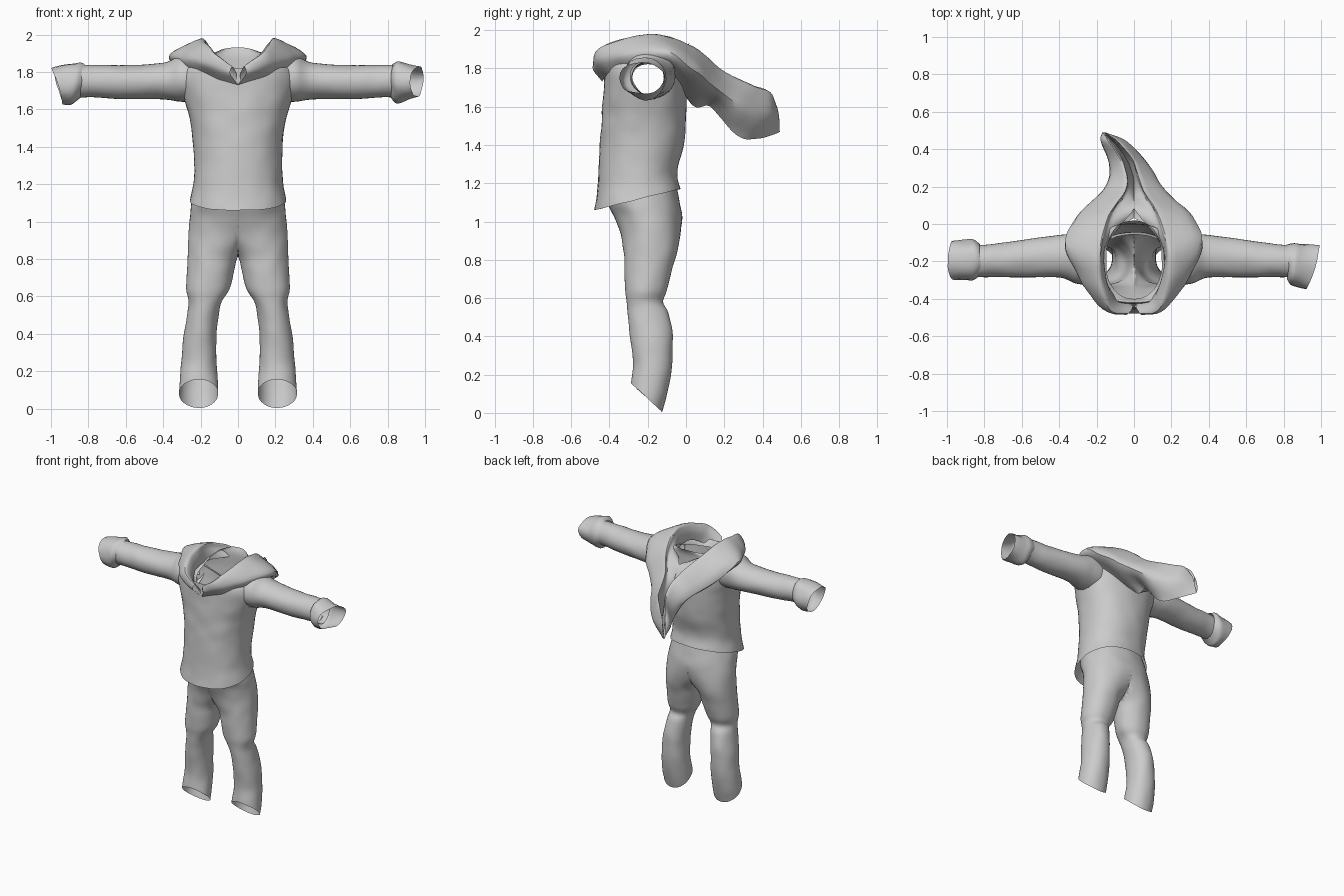
import bpy, bmesh, math
from mathutils import Vector, noise

if "Cube" in bpy.data.objects:
    bpy.data.objects.remove(bpy.data.objects["Cube"])


def spline(pts, n):
    """Catmull-Rom resampling of equal-length number tuples, n steps per span."""
    out = []
    for i in range(len(pts) - 1):
        p0, p1 = pts[max(i - 1, 0)], pts[i]
        p2, p3 = pts[i + 1], pts[min(i + 2, len(pts) - 1)]
        for k in range(n):
            t = k / n
            out.append(tuple(0.5 * (2 * b + (c - a) * t + (2 * a - 5 * b + 4 * c - d) * t * t
                                    + (3 * b - a - 3 * c + d) * t ** 3)
                             for a, b, c, d in zip(p0, p1, p2, p3)))
    out.append(tuple(pts[-1]))
    return out


def skin(name, grids, closed, drop=None, mirror=False, rumple=0.004):
    """Skin one or more grids of points into a cloth surface."""
    bm = bmesh.new()
    for rows in grids:
        vs = []
        for row in rows:
            line = []
            for p in row:
                p = Vector(p)
                d = noise.noise_vector(p * 11) * rumple
                if abs(p.x) < 1e-4:
                    d.x = 0
                line.append(bm.verts.new(p + d))
            vs.append(line)
        m = len(vs[0])
        for a, b in zip(vs, vs[1:]):
            for j in range(m if closed else m - 1):
                k = (j + 1) % m
                bm.faces.new((a[j], a[k], b[k], b[j]))
    if drop:
        bmesh.ops.delete(bm, geom=[f for f in bm.faces if drop(f)], context='FACES')
    bmesh.ops.remove_doubles(bm, verts=bm.verts, dist=0.0005)
    bmesh.ops.recalc_face_normals(bm, faces=bm.faces)
    me = bpy.data.meshes.new(name)
    bm.to_mesh(me)
    bm.free()
    ob = bpy.data.objects.new(name, me)
    bpy.context.collection.objects.link(ob)
    if mirror:
        mod = ob.modifiers.new("mirror", 'MIRROR')
        mod.use_clip = True
    bpy.ops.object.select_all(action='DESELECT')
    ob.select_set(True)
    bpy.context.view_layer.objects.active = ob
    bpy.ops.object.shade_smooth_by_angle(angle=math.radians(40))
    return ob


def boxy(v, e):
    return math.copysign(abs(v) ** e, v)


def upright(stations, n, sides, e=0.9, clamp=False):
    """Rings stacked in z: (z, x_min, x_max, y_front, y_back, tilt)."""
    rows = []
    for z, x0, x1, y0, y1, tilt in spline(stations, n):
        row = []
        for k in range(sides):
            a = 2 * math.pi * k / sides
            c, s = boxy(math.cos(a), e), boxy(math.sin(a), e)
            x = (x0 + x1) / 2 + (x1 - x0) / 2 * c
            row.append((max(x, 0) if clamp else x,
                        (y0 + y1) / 2 + (y1 - y0) / 2 * s, z + tilt * s))
        rows.append(row)
    return rows


def sideways(stations, n, sides):
    """Rings along x: (x, cy, cz, ry, rz, lean towards y, lean towards z)."""
    rows = []
    for x, cy, cz, ry, rz, ly, lz in spline(stations, n):
        ring = [2 * math.pi * k / sides for k in range(sides)]
        rows.append([(x + ly * math.cos(a) + lz * math.sin(a),
                      cy + ry * math.cos(a), cz + rz * math.sin(a)) for a in ring])
    return rows


# Shirt body, with arm holes cut where the sleeves join
body = [(1.115, -.258, .258, -.478, -.03, .055), (1.22, -.238, .238, -.462, -.045, .04),
        (1.40, -.238, .238, -.45, -.012, 0), (1.55, -.258, .258, -.44, .0, 0),
        (1.68, -.295, .295, -.432, .0, 0), (1.78, -.31, .31, -.425, .0, 0),
        (1.85, -.26, .26, -.42, .0, .03), (1.85, -.15, .15, -.40, .02, .08)]


def arm_hole(f):
    c = f.calc_center_median()
    return abs(c.x) > .2 and math.hypot(c.y + .19, c.z - 1.75) < .105


skin("shirt_body", [upright(body, 6, 56)], True, drop=arm_hole)

# Sleeves
sleeve = [(.24, -.19, 1.76, .135, .12, 0, 0), (.31, -.185, 1.763, .132, .122, 0, 0),
          (.40, -.172, 1.752, .113, .098, 0, 0), (.60, -.186, 1.746, .10, .09, 0, 0),
          (.75, -.195, 1.75, .088, .088, 0, 0), (.86, -.2, 1.75, .082, .085, 0, 0)]
skin("sleeves", [sideways(sleeve, 5, 32)], True, mirror=True)

# Turned cuffs, each one slumped its own way
left_cuff = [(-.83, -.195, 1.752, .085, .088, 0, .01), (-.86, -.195, 1.745, .105, .107, 0, .01),
             (-.90, -.195, 1.735, .107, .108, 0, -.01), (-.965, -.195, 1.73, .105, .100, 0, -.03)]
right_cuff = [(.82, -.2, 1.75, .085, .088, 0, 0), (.85, -.215, 1.745, .107, .107, .01, 0),
              (.89, -.225, 1.745, .112, .100, .015, 0), (.96, -.235, 1.75, .118, .083, .035, .01)]
for label, data in (("left_cuff", left_cuff), ("right_cuff", right_cuff)):
    skin(label, [sideways(data, 3, 20)], True, rumple=.012)

# Trousers: one leg widening into half of the hips, mirrored
leg = [(.080, .105, .315, -.285, -.125, -.075), (.22, .112, .305, -.275, -.08, -.03),
       (.40, .115, .288, -.292, -.07, 0), (.52, .10, .268, -.305, -.092, 0),
       (.58, .08, .262, -.312, -.12, 0), (.64, .045, .275, -.318, -.10, 0),
       (.74, .02, .272, -.322, -.075, 0), (.83, -.01, .268, -.325, -.05, 0),
       (.93, -.13, .264, -.34, -.028, 0), (1.02, -.258, .258, -.375, -.02, 0),
       (1.10, -.250, .250, -.41, -.032, 0), (1.20, -.228, .228, -.43, -.055, 0)]
skin("trousers", [upright(leg, 5, 48, .95, True)], True, mirror=True,
     drop=lambda f: all(v.co.x < 1e-4 for v in f.verts))

# Hood: sections from the front of the collar to the hanging tip,
# each going neck side, lip, crest, outside, underside
hood = [
    [(.01, -.43, 1.74), (.01, -.45, 1.79), (.03, -.48, 1.83), (.04, -.485, 1.79), (0, -.44, 1.73)],
    [(.10, -.39, 1.79), (.10, -.42, 1.86), (.13, -.46, 1.90), (.17, -.45, 1.84), (.14, -.40, 1.77)],
    [(.15, -.28, 1.85), (.15, -.30, 1.92), (.19, -.31, 1.96), (.29, -.29, 1.88), (.26, -.28, 1.81)],
    [(.15, -.12, 1.85), (.17, -.14, 1.94), (.20, -.14, 1.975), (.365, -.10, 1.89), (.31, -.12, 1.82)],
    [(0, .08, 1.84), (.11, .05, 1.87), (.15, .04, 1.91), (.31, .04, 1.79), (0, .03, 1.61)],
    [(0, .16, 1.70), (.03, .20, 1.73), (.05, .20, 1.785), (.16, .19, 1.67), (0, .13, 1.60)],
    [(0, .30, 1.58), (.02, .33, 1.66), (.035, .34, 1.715), (.105, .32, 1.58), (0, .26, 1.45)],
    [(0, .40, 1.54), (.01, .43, 1.62), (.025, .44, 1.67), (.075, .43, 1.55), (0, .37, 1.43)],
    [(0, .47, 1.49), (.005, .475, 1.55), (.01, .475, 1.60), (.012, .49, 1.52), (0, .49, 1.47)]]
flat = spline([[v for p in sec for v in p] for sec in hood], 6)
halves = []
for side in (1, -1):
    rows = []
    for sec in flat:
        pts = spline([sec[i:i + 3] for i in range(0, 15, 3)], 5)
        row = []
        for x, y, z in pts:
            t = min(max((y - .2) / .3, 0), 1)          # tip sags to one side
            row.append((side * max(x, 0) - .17 * t * t, y, z))
        rows.append(row)
    halves.append(rows)
skin("hood", halves, False, rumple=.006)
